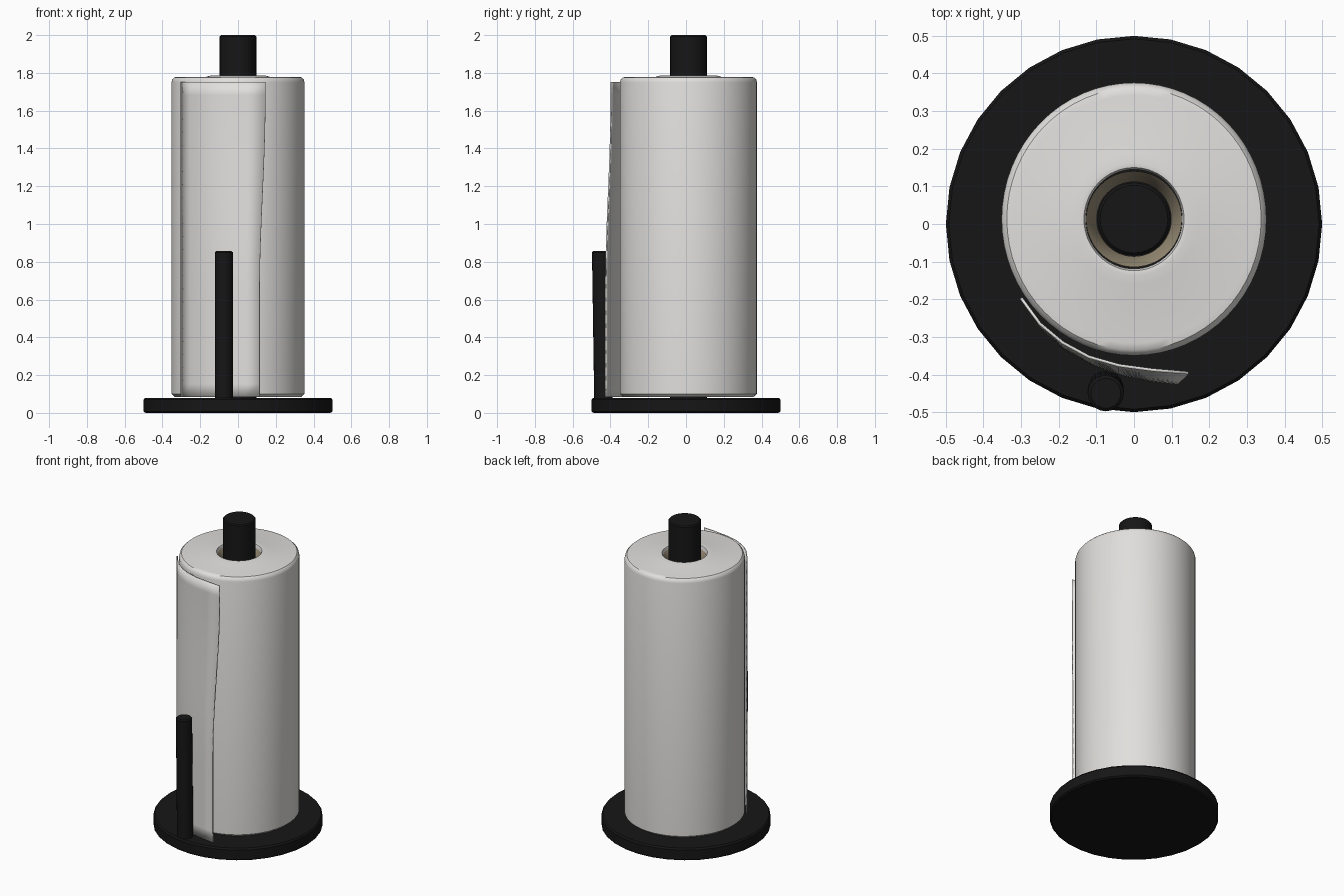
import bpy, bmesh, math

if "Cube" in bpy.data.objects:
    bpy.data.objects.remove(bpy.data.objects["Cube"])


def material(name, rgb):
    m = bpy.data.materials.new(name)
    m.diffuse_color = (*rgb, 1.0)
    m.use_nodes = True
    m.node_tree.nodes["Principled BSDF"].inputs["Base Color"].default_value = m.diffuse_color
    return m


BLACK = material("black_plastic", (0.008, 0.008, 0.008))
PAPER = material("white_paper", (0.75, 0.74, 0.72))
CARD = material("brown_cardboard", (0.30, 0.25, 0.17))


def finish(name, bm, mat, angle=35):
    bmesh.ops.recalc_face_normals(bm, faces=bm.faces[:])
    me = bpy.data.meshes.new(name)
    bm.to_mesh(me)
    bm.free()
    me.materials.append(mat)
    ob = bpy.data.objects.new(name, me)
    bpy.context.collection.objects.link(ob)
    bpy.ops.object.select_all(action='DESELECT')
    ob.select_set(True)
    bpy.context.view_layer.objects.active = ob
    bpy.ops.object.shade_smooth_by_angle(angle=math.radians(angle))
    return ob


def lathe(name, profile, sides, mat, centre=(0, 0), stretch=1.0, lean=0.0, closed=False):
    """Spin (radius, z) points; an open profile is capped at both ends."""
    bm = bmesh.new()
    rings = []
    for r, z in profile:
        ring = []
        for i in range(sides):
            a = 2 * math.pi * i / sides
            ring.append(bm.verts.new((centre[0] + r * math.cos(a),
                                      centre[1] + r * stretch * math.sin(a) + lean * z, z)))
        rings.append(ring)
    pairs = list(zip(rings, rings[1:]))
    if closed:
        pairs.append((rings[-1], rings[0]))
    else:
        bm.faces.new(rings[0])
        bm.faces.new(rings[-1])
    for a, b in pairs:
        for i in range(sides):
            j = (i + 1) % sides
            bm.faces.new((a[i], a[j], b[j], b[i]))
    return finish(name, bm, mat)


# Stand: round base, centre rod, leaning front arm
lathe("base", [(0.49, 0), (0.5, 0.008), (0.5, 0.07), (0.492, 0.08)], 32, BLACK)
lathe("centre_rod", [(0.097, 0.07), (0.097, 1.993), (0.09, 2.0)], 32, BLACK, (0, 0.013))
lathe("front_arm", [(0.048, 0.07), (0.048, 0.85), (0.04, 0.857)], 20, BLACK,
      (-0.075, -0.437), lean=-0.015)

# Paper roll with rounded rims and a slightly raised lip round the hole
lathe("paper_roll",
      [(0.128, 0.085), (0.335, 0.085), (0.352, 0.10), (0.352, 1.75), (0.348, 1.766),
       (0.338, 1.776), (0.32, 1.779), (0.17, 1.779), (0.145, 1.786), (0.133, 1.784),
       (0.128, 1.77)], 64, PAPER, (0, 0.013), 1.03, closed=True)

# Cardboard tube inside the roll
lathe("cardboard_tube", [(0.099, 0.085), (0.1275, 0.085), (0.1275, 1.765), (0.099, 1.72)],
      48, CARD, (0, 0.013), closed=True)

# Loose sheet end: hugs the roll on the left, swings outwards lower down
TOP = [(-0.30, -0.197), (-0.25, -0.265), (-0.19, -0.315), (-0.12, -0.353),
       (-0.04, -0.376), (0.05, -0.388), (0.145, -0.396)]
LOW = [(-0.30, -0.197), (-0.25, -0.272), (-0.19, -0.327), (-0.11, -0.372),
       (-0.04, -0.398), (0.04, -0.415), (0.115, -0.424)]
bm = bmesh.new()
rows = []
for k in range(25):
    z = 0.083 + (1.752 - 0.083) * k / 24
    t = min(max((1.65 - z) / 1.0, 0), 1)
    w = t * t * (3 - 2 * t)
    rows.append([bm.verts.new((a[0] + (b[0] - a[0]) * w, a[1] + (b[1] - a[1]) * w, z))
                 for a, b in zip(TOP, LOW)])
for a, b in zip(rows, rows[1:]):
    for i in range(len(a) - 1):
        bm.faces.new((a[i], a[i + 1], b[i + 1], b[i]))
sheet = finish("loose_sheet", bm, PAPER)
thick = sheet.modifiers.new("thickness", 'SOLIDIFY')
thick.thickness = 0.008
thick.offset = 0
